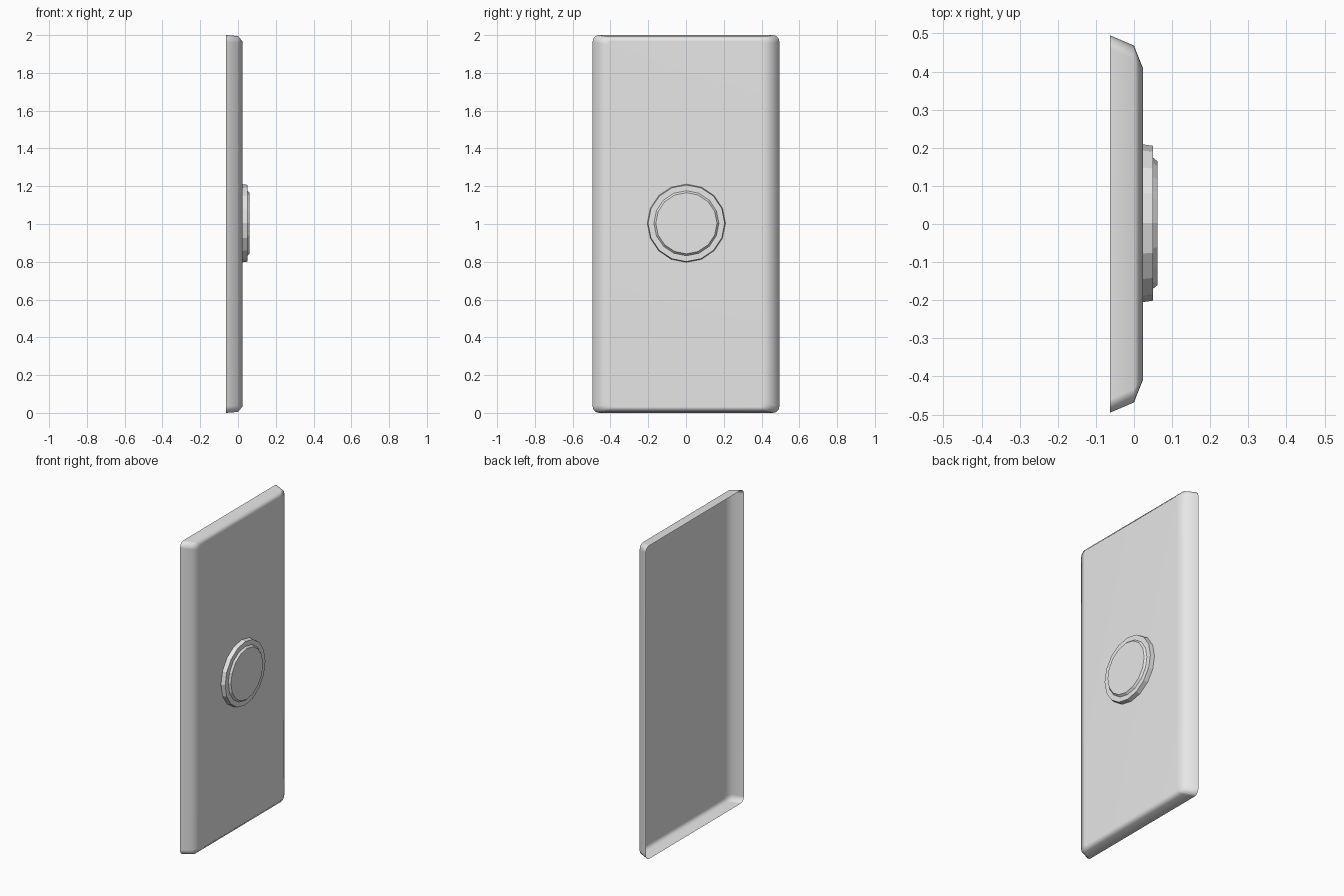
import bpy, bmesh, math
from mathutils import Vector

cube = bpy.data.objects.get("Cube")
if cube:
    bpy.data.objects.remove(cube, do_unlink=True)

grey = bpy.data.materials.new("light_grey")
grey.use_nodes = True
colour = (0.8, 0.8, 0.8, 1)
grey.diffuse_color = colour
grey.node_tree.nodes["Principled BSDF"].inputs["Base Color"].default_value = colour


def loft(name, rings):
    """Skin a list of closed point rings, cap the last and leave the first open."""
    bm = bmesh.new()
    loops = [[bm.verts.new(p) for p in ring] for ring in rings]
    n = len(loops[0])
    for a, b in zip(loops, loops[1:]):
        for i in range(n):
            j = (i + 1) % n
            bm.faces.new((a[i], a[j], b[j], b[i]))
    bm.faces.new(loops[-1])
    mesh = bpy.data.meshes.new(name)
    bm.to_mesh(mesh)
    bm.free()
    mesh.materials.append(grey)
    obj = bpy.data.objects.new(name, mesh)
    bpy.context.collection.objects.link(obj)
    return obj


def rounded_rect(x, half_y, half_z, radius, steps=3):
    points = []
    for corner, (sy, sz) in enumerate(((1, 1), (-1, 1), (-1, -1), (1, -1))):
        for k in range(steps + 1):
            a = math.pi / 2 * (corner + k / steps)
            points.append(Vector((x,
                                  sy * (half_y - radius) + radius * math.cos(a),
                                  1 + sz * (half_z - radius) + radius * math.sin(a))))
    return points


def circle(x, radius, sides=16):
    angles = [2 * math.pi * i / sides for i in range(sides)]
    return [Vector((x, 0.002 + radius * math.cos(a), 1.004 + radius * math.sin(a)))
            for a in angles]


# Hollow plate, open at the back, with bevelled front edges
plate = loft("plate_shell", [
    rounded_rect(-0.063, 0.495, 1.0, 0.035),
    rounded_rect(0.0, 0.468, 0.995, 0.035),
    rounded_rect(0.023, 0.41, 0.968, 0.02),
])
bpy.context.view_layer.objects.active = plate
plate.select_set(True)
bpy.ops.object.shade_smooth_by_angle(angle=math.radians(60))
weighted = plate.modifiers.new("weighted_normals", "WEIGHTED_NORMAL")
weighted.keep_sharp = True

# Stepped round button
loft("button", [
    circle(0.023, 0.207),
    circle(0.05, 0.203),
    circle(0.05, 0.172),
    circle(0.062, 0.162),
])
